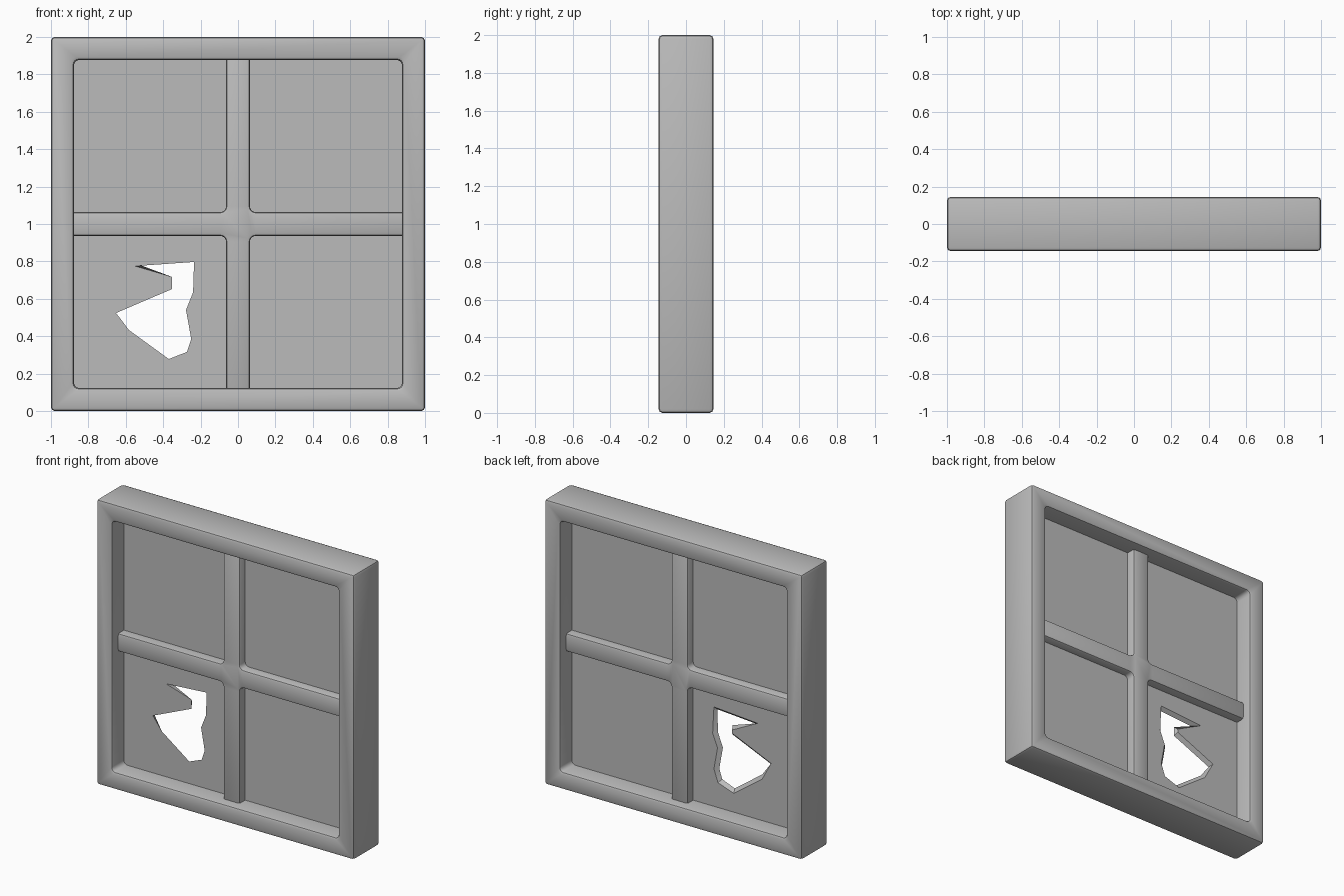
import bpy, bmesh, math

old = bpy.data.objects.get("Cube")
if old:
    bpy.data.objects.remove(old, do_unlink=True)

grey = bpy.data.materials.new("painted grey")
grey.use_nodes = True
grey.diffuse_color = (0.5, 0.5, 0.5, 1)
grey.node_tree.nodes["Principled BSDF"].inputs["Base Color"].default_value = (0.5, 0.5, 0.5, 1)

MID = 1.0          # height of the window centre
FRAME_Y = 0.145    # half depths
BAR_Y = 0.075
PANE_Y = 0.012
OPEN = 0.877       # half size of the opening
BAR = 0.064        # half width of the glazing bars
SIGNS = [(1, 1), (-1, 1), (-1, -1), (1, -1)]


def arc(cx, cz, r, start, sweep, n=4):
    return [(cx + r * math.cos(start + sweep * i / n),
             cz + r * math.sin(start + sweep * i / n)) for i in range(n + 1)]


def add_loop(bm, points, y):
    return [bm.verts.new((x, y, z)) for x, z in points]


def thicken(bm, depth):
    """Extrude flat faces at y = -depth through to y = +depth."""
    res = bmesh.ops.extrude_face_region(bm, geom=bm.faces[:], use_keep_orig=True)
    verts = [g for g in res["geom"] if isinstance(g, bmesh.types.BMVert)]
    bmesh.ops.translate(bm, verts=verts, vec=(0, 2 * depth, 0))


def finish(bm, name, bevel=0.0, angle=40):
    bmesh.ops.recalc_face_normals(bm, faces=bm.faces[:])
    mesh = bpy.data.meshes.new(name)
    bm.to_mesh(mesh)
    bm.free()
    mesh.materials.append(grey)
    ob = bpy.data.objects.new(name, mesh)
    bpy.context.collection.objects.link(ob)
    if bevel:
        mod = ob.modifiers.new("soft edges", "BEVEL")
        mod.width = bevel
        mod.segments = 2
        mod.limit_method = "ANGLE"
        mod.angle_limit = math.radians(35)
    bpy.ops.object.select_all(action="DESELECT")
    bpy.context.view_layer.objects.active = ob
    ob.select_set(True)
    if bevel:
        bpy.ops.object.modifier_apply(modifier="soft edges")
    bpy.ops.object.shade_smooth_by_angle(angle=math.radians(angle))
    return ob


# Outer frame: mitred strips around an opening with rounded corners
bm = bmesh.new()
r = 0.03
outer = add_loop(bm, [(sx, MID + sz) for sx, sz in SIGNS], -FRAME_Y)
corners = []
for k, (sx, sz) in enumerate(SIGNS):
    pts = arc(sx * (OPEN - r), MID + sz * (OPEN - r), r, k * math.pi / 2, math.pi / 2)
    corners.append(add_loop(bm, pts, -FRAME_Y))
for k in range(4):
    nxt = (k + 1) % 4
    for a, b in zip(corners[k], corners[k][1:]):
        bm.faces.new((outer[k], b, a))
    bm.faces.new((outer[k], outer[nxt], corners[nxt][0], corners[k][-1]))
thicken(bm, FRAME_Y)
finish(bm, "window_frame", 0.02)

# Glazing bars: one cross with filleted inner corners
bm = bmesh.new()
fillets = []
for k, (sx, sz) in enumerate(SIGNS):
    pts = arc(sx * (BAR + r), MID + sz * (BAR + r), r,
              math.pi * 1.5 + k * math.pi / 2, -math.pi / 2)
    fillets.append(add_loop(bm, pts, -BAR_Y))
bm.faces.new([v for f in fillets for v in f])
reach = OPEN + 0.03
for k, (dx, dz) in enumerate([(0, 1), (-1, 0), (0, -1), (1, 0)]):
    a, b = fillets[k][-1], fillets[(k + 1) % 4][0]
    ends = [bm.verts.new((dx * reach if dx else v.co.x, -BAR_Y,
                          MID + dz * reach if dz else v.co.z)) for v in (a, b)]
    bm.faces.new((a, ends[0], ends[1], b))
thicken(bm, BAR_Y)
finish(bm, "glazing_bars", 0.015)

# Whole panes
half = (OPEN + 0.02) / 2
PANES = {"upper_left": (1, 1), "upper_right": (-1, 1), "lower_left": (1, -1)}
for name, (sx, sz) in PANES.items():
    bm = bmesh.new()
    bmesh.ops.create_cube(bm, size=2)
    for v in bm.verts:
        v.co = (v.co.x * half + sx * half, v.co.y * PANE_Y, v.co.z * half + sz * half + MID)
    finish(bm, name + "_pane")

# Broken pane: jagged hole that widens towards the back
HOLE = [(-0.55, 0.775), (-0.235, 0.797), (-0.24, 0.636), (-0.278, 0.54),
        (-0.25, 0.385), (-0.273, 0.316), (-0.37, 0.278), (-0.583, 0.433),
        (-0.652, 0.524), (-0.353, 0.652), (-0.353, 0.717)]


def widened(points, d):
    """Push each corner of a clockwise outline outwards."""
    out = []
    for i, (x, z) in enumerate(points):
        (ax, az), (bx, bz) = points[i - 1], points[(i + 1) % len(points)]
        tx, tz = bx - ax, bz - az
        length = math.hypot(tx, tz)
        out.append((x - tz / length * d, z + tx / length * d))
    return out


bm = bmesh.new()
square = [(sx * half - half, MID - half + sz * half) for sx, sz in SIGNS]
rims = []
for y, hole in ((-PANE_Y, HOLE), (PANE_Y, widened(HOLE, 0.025))):
    edges = []
    for pts in (square, hole):
        vs = add_loop(bm, pts, y)
        edges += [bm.edges.new((vs[i - 1], vs[i])) for i in range(len(vs))]
    rims.append(vs)
    bmesh.ops.triangle_fill(bm, edges=edges, use_beauty=True)
front, back = rims
for i in range(len(front)):
    bm.faces.new((front[i - 1], front[i], back[i], back[i - 1]))
finish(bm, "broken_lower_right_pane", angle=30)
